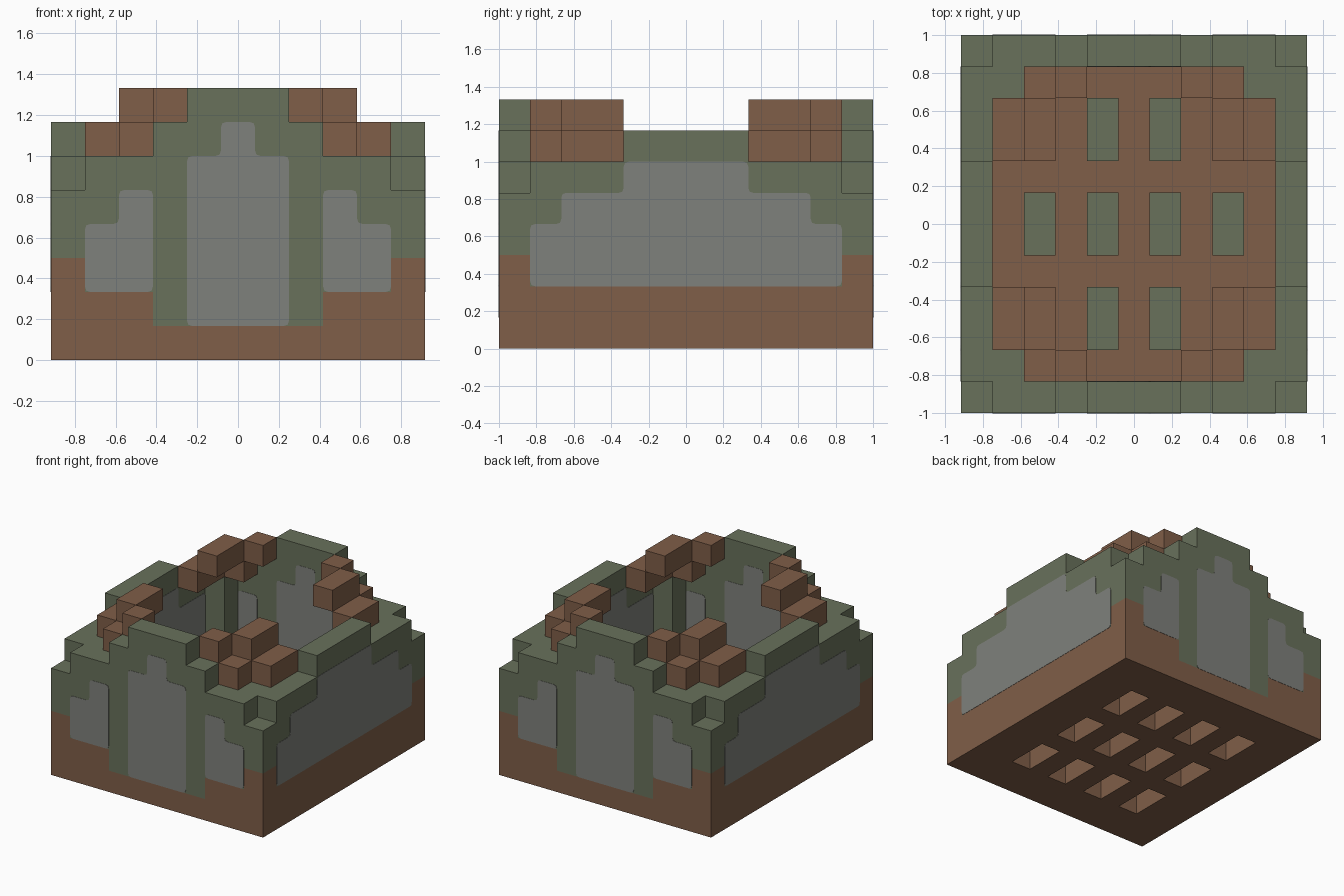
import bpy, bmesh
from mathutils import Vector

if "Cube" in bpy.data.objects:
    bpy.data.objects.remove(bpy.data.objects["Cube"])

U = 1 / 6      # one block
PROUD = 0.012  # how far panels stand out of the walls, in blocks


def material(name, rgb):
    m = bpy.data.materials.new(name)
    m.use_nodes = True
    m.diffuse_color = (*rgb, 1)
    m.node_tree.nodes["Principled BSDF"].inputs["Base Color"].default_value = (*rgb, 1)
    return m


GREEN = material("moss_green", (0.140, 0.165, 0.105))
BROWN = material("earth_brown", (0.215, 0.112, 0.065))
GREY = material("stone_grey", (0.212, 0.218, 0.200))


def finish(name, bm, mat):
    """Turn a block-unit mesh into a named object."""
    bmesh.ops.scale(bm, vec=(U, U, U), verts=bm.verts)
    bmesh.ops.recalc_face_normals(bm, faces=bm.faces)
    mesh = bpy.data.meshes.new(name)
    bm.to_mesh(mesh)
    bm.free()
    mesh.materials.append(mat)
    obj = bpy.data.objects.new(name, mesh)
    bpy.context.collection.objects.link(obj)
    return obj


def extrude(bm, faces, vec):
    res = bmesh.ops.extrude_face_region(bm, geom=faces, use_keep_orig=True)
    moved = [g for g in res["geom"] if isinstance(g, bmesh.types.BMVert)]
    bmesh.ops.translate(bm, vec=vec, verts=moved)


def box(name, mat, lo, hi):
    lo, hi = Vector(lo), Vector(hi)
    bm = bmesh.new()
    bmesh.ops.create_cube(bm, size=1)
    bmesh.ops.scale(bm, vec=hi - lo, verts=bm.verts)
    bmesh.ops.translate(bm, vec=(lo + hi) / 2, verts=bm.verts)
    return finish(name, bm, mat)


def outline(steps):
    """Mirrored stair line from (half width, height) steps."""
    right = []
    for i, (w, z) in enumerate(steps):
        if i:
            right.append((steps[i - 1][0], z))
        right.append((w, z))
    return [(-x, z) for x, z in reversed(right)] + right


def shape(top, bottom):
    return outline(top) + outline(bottom)[::-1]


def rounded(points, r=0.16):
    """Soften every corner of a closed outline."""
    out = []
    for i, p in enumerate(points):
        p, a, b = Vector(p), Vector(points[i - 1]), Vector(points[(i + 1) % len(points)])
        s, e = p + (a - p).normalized() * r, p + (b - p).normalized() * r
        out += [s, (s + e) / 4 + p / 2, e]
    return out


def slab(name, mat, points, start, end, axis):
    """Extrude an upright outline along y, or along x for side walls."""
    bm = bmesh.new()
    place = (lambda h, z: (h, start, z)) if axis == "y" else (lambda h, z: (start, h, z))
    face = bm.faces.new([bm.verts.new(place(h, z)) for h, z in points])
    d = end - start
    extrude(bm, [face], (0, d, 0) if axis == "y" else (d, 0, 0))
    return finish(name, bm, mat)


# End walls with a door and two windows
end_top = [(1.5, 8), (2.5, 7), (4.5, 6), (5.5, 5)]
end_split = [(2.5, 1), (4.5, 2), (5.5, 3)]
door = shape([(0.5, 7), (1.5, 6)], [(1.5, 1)])
window = [(2.5, 2), (4.5, 2), (4.5, 4), (3.5, 4), (3.5, 5), (2.5, 5)]
for name, y in (("front", -6), ("back", 5)):
    slab(name + "_wall", GREEN, shape(end_top, end_split), y, y + 1, "y")
    slab(name + "_wall_base", BROWN, shape(end_split, [(5.5, 0)]), y, y + 1, "y")
    a, b = y - PROUD, y + 1 + PROUD
    slab(name + "_door_panel", GREY, rounded(door), a, b, "y")
    for side, s in (("left", 1), ("right", -1)):
        pane = [(s * x, z) for x, z in window]
        slab(f"{name}_{side}_window_panel", GREY, rounded(pane), a, b, "y")

# Side walls with one wide stepped panel
side_panel = shape([(2, 6), (4, 5), (5, 4)], [(5, 2)])
for name, x in (("left", 4.5), ("right", -5.5)):
    slab(name + "_wall", GREEN, shape([(2, 7), (5, 6)], [(5, 2)]), x, x + 1, "x")
    slab(name + "_wall_base", BROWN, shape([(5, 2)], [(5, 0)]), x, x + 1, "x")
    slab(name + "_wall_panel", GREY, rounded(side_panel), x - PROUD, x + 1 + PROUD, "x")

# Floor with a grid of sockets
xs = [-4.5, -3.5, -2.5, -1.5, -0.5, 0.5, 1.5, 2.5, 3.5, 4.5]
ys = [-5, -4, -2, -1, 1, 2, 4, 5]
bm = bmesh.new()
grid = [[bm.verts.new((x, y, 0)) for y in ys] for x in xs]
faces, sockets = [], []
for i in range(len(xs) - 1):
    for j in range(len(ys) - 1):
        if i % 2 and j % 2:
            sockets.append((xs[i], xs[i + 1], ys[j], ys[j + 1]))
        else:
            faces.append(bm.faces.new((grid[i][j], grid[i + 1][j],
                                       grid[i + 1][j + 1], grid[i][j + 1])))
extrude(bm, faces, (0, 0, 1))
finish("floor", bm, BROWN)

# Raised green block over each socket
for n, (x0, x1, y0, y1) in enumerate(sockets):
    box(f"floor_block_{n + 1}", GREEN, (x0, y0, 1), (x1, y1, 2))

# Inner corner posts and stepped roof blocks, repeated in each corner
corner_parts = [
    ("corner_post", GREEN, (3.5, 4, 3), (4.5, 5, 6)),
    ("corner_post_base", BROWN, (3.5, 4, 1), (4.5, 5, 3)),
    ("roof_block_end_high", BROWN, (1.5, 4, 7), (2.5, 5, 8)),
    ("roof_block_end_low", BROWN, (2.5, 4, 6), (3.5, 5, 7)),
    ("roof_block_side_high", BROWN, (2.5, 2, 7), (3.5, 4, 8)),
    ("roof_block_side_low", BROWN, (3.5, 2, 6), (4.5, 4, 7)),
]
for fb, sy in (("front", -1), ("back", 1)):
    for lr, sx in (("left", 1), ("right", -1)):
        for name, mat, lo, hi in corner_parts:
            x0, x1 = sorted((sx * lo[0], sx * hi[0]))
            y0, y1 = sorted((sy * lo[1], sy * hi[1]))
            box(f"{fb}_{lr}_{name}", mat, (x0, y0, lo[2]), (x1, y1, hi[2]))
